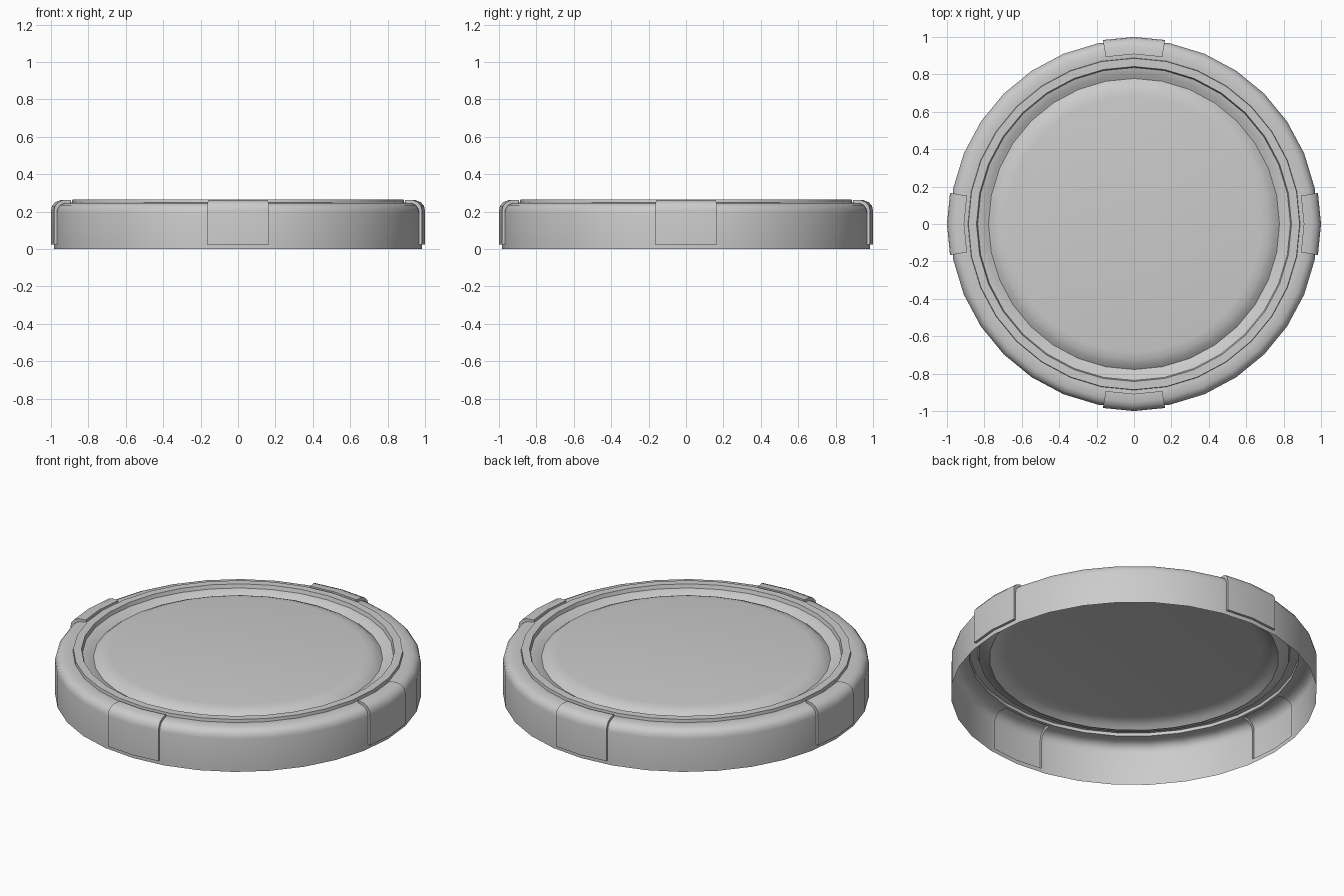
import bpy, bmesh, math

if "Cube" in bpy.data.objects:
    bpy.data.objects.remove(bpy.data.objects["Cube"])

SIDES = 32
STEP = 2 * math.pi / SIDES
CLIP = math.radians(9.6)

# column angles: 32 sides plus an edge column either side of each clip
angles = [i * STEP for i in range(SIDES)]
for q in range(4):
    angles += [(q * math.pi / 2 + s * CLIP) % (2 * math.pi) for s in (-1, 1)]
angles.sort()
N = len(angles)


def in_clip(c):
    """True if the strip between column c and c+1 belongs to a clip."""
    a = angles[c]
    b = angles[(c + 1) % N] + (2 * math.pi if c == N - 1 else 0)
    m = ((a + b) / 2) % (math.pi / 2)
    return min(m, math.pi / 2 - m) < CLIP


def rings(bm, profile):
    """Revolve profile points on the flat-sided 32-gon; returns [row][column]."""
    out = []
    for r, z in profile:
        row = []
        for a in angles:
            k = r * math.cos(STEP / 2) / math.cos(a % STEP - STEP / 2)
            row.append(bm.verts.new((k * math.cos(a), k * math.sin(a), z)))
        out.append(row)
    return out


def finish(bm, name):
    loose = [v for v in bm.verts if not v.link_faces]
    bmesh.ops.delete(bm, geom=loose, context='VERTS')
    for f in bm.faces:
        f.smooth = True
    me = bpy.data.meshes.new(name)
    bm.to_mesh(me)
    bm.free()
    me.set_sharp_from_angle(angle=math.radians(30))
    ob = bpy.data.objects.new(name, me)
    bpy.context.collection.objects.link(ob)


# rim wall with rounded shoulder and four clips pushed out of it
bm = bmesh.new()
rim = rings(bm, [(.985, 0), (.985, .025), (.985, .195), (.98, .217), (.966, .235),
                 (.945, .245), (.908, .248), (.888, .247)])
clip = rings(bm, [(1.0, .025), (1.0, .205), (.995, .23), (.978, .25),
                  (.952, .261), (.908, .262)])
K = len(clip)
for c in range(N):
    d = (c + 1) % N
    on = in_clip(c)
    for r in range(len(rim) - 1):
        if on and 1 <= r < K:
            g, j = clip, r - 1
        else:
            g, j = rim, r
        bm.faces.new((g[j][c], g[j][d], g[j + 1][d], g[j + 1][c]))
    if on:
        # clip bottom and inner end
        bm.faces.new((rim[1][c], rim[1][d], clip[0][d], clip[0][c]))
        bm.faces.new((clip[-1][c], clip[-1][d], rim[K][d], rim[K][c]))
        # clip sides
        for j in range(K - 1):
            if not in_clip(c - 1 if c else N - 1):
                bm.faces.new((rim[j + 1][c], clip[j][c], clip[j + 1][c], rim[j + 2][c]))
            if not in_clip(d):
                bm.faces.new((rim[j + 2][d], clip[j + 1][d], clip[j][d], rim[j + 1][d]))
finish(bm, "lid_rim")

# top panel: raised ring, groove and centre disc
bm = bmesh.new()
top = rings(bm, [(.888, .247), (.886, .265), (.842, .265), (.836, .243), (.815, .238),
                 (.795, .228), (.778, .22), (.755, .238), (.725, .251), (.684, .257)])
for lo, hi in zip(top, top[1:]):
    for c in range(N):
        d = (c + 1) % N
        bm.faces.new((lo[c], lo[d], hi[d], hi[c]))
bm.faces.new(top[-1])
finish(bm, "lid_top_panel")
